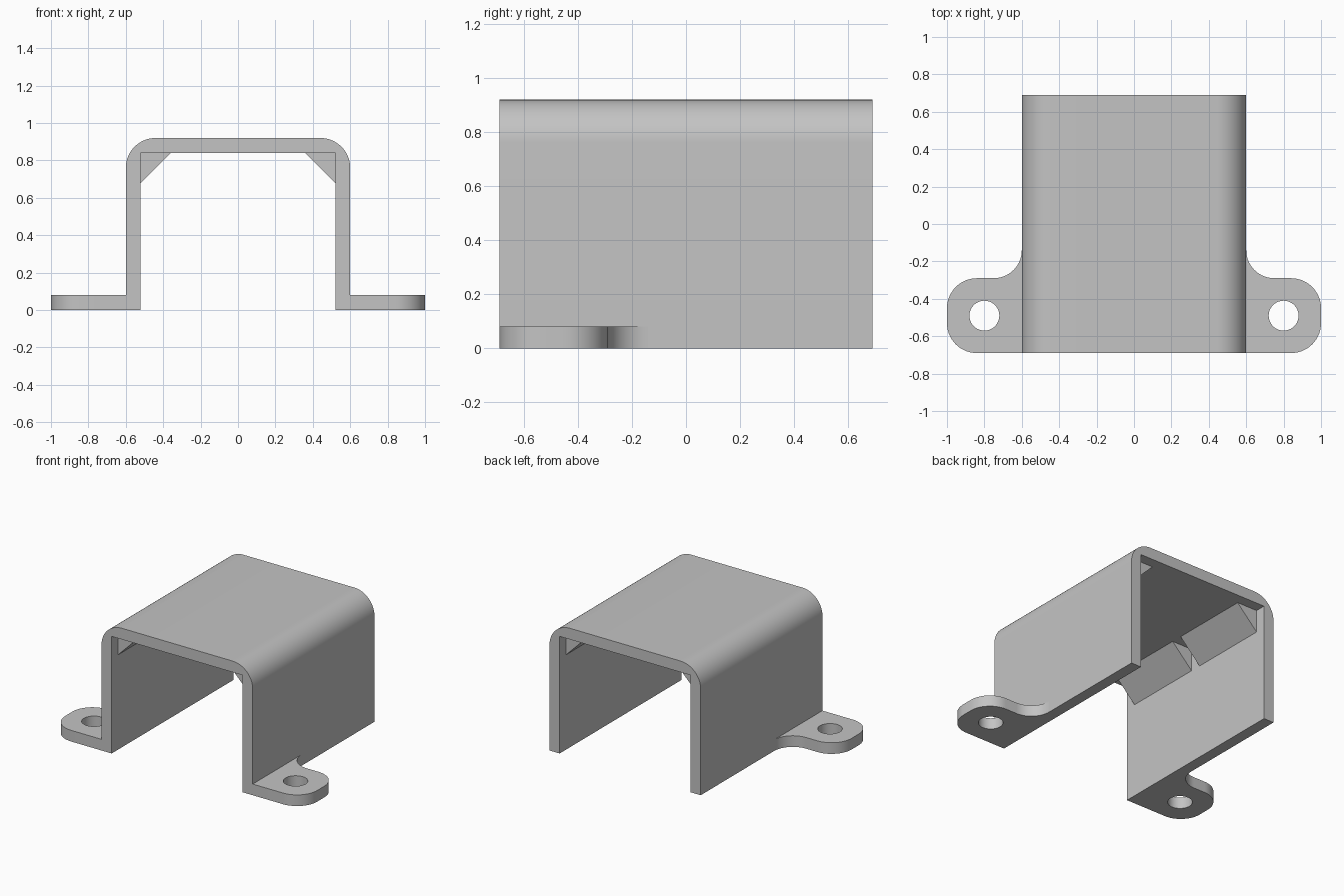
import bpy, bmesh
from math import cos, sin, pi, radians
from mathutils import Matrix

cube = bpy.data.objects.get("Cube")
if cube:
    bpy.data.objects.remove(cube, do_unlink=True)

# One flat grey for the whole bracket
grey = bpy.data.materials.new("plain grey")
grey.use_nodes = True
GREY = (0.55, 0.55, 0.55, 1)
grey.diffuse_color = GREY
grey.node_tree.nodes["Principled BSDF"].inputs["Base Color"].default_value = GREY

HALF, LENGTH, HEIGHT, WALL = 0.6, 1.38, 0.92, 0.08
INNER, CEILING = HALF - WALL, HEIGHT - WALL
FRONT = -LENGTH / 2
BEND = 0.16


def arc(cx, cy, r, start, end, steps=14):
    angles = [radians(start + (end - start) * i / steps) for i in range(steps + 1)]
    return [(cx + r * cos(a), cy + r * sin(a)) for a in angles]


def flip(points):
    return [(-x, y) for x, y in reversed(points)]


def slab(name, loops, depth, matrix):
    """Extrude closed outlines (later loops are holes) evenly about their plane."""
    curve = bpy.data.curves.new(name, 'CURVE')
    curve.dimensions = '2D'
    curve.fill_mode = 'BOTH'
    curve.extrude = depth / 2
    for loop in loops:
        spline = curve.splines.new('POLY')
        spline.points.add(len(loop) - 1)
        for p, (x, y) in zip(spline.points, loop):
            p.co = (x, y, 0, 1)
        spline.use_cyclic_u = True
    temp = bpy.data.objects.new(name + " outline", curve)
    bpy.context.collection.objects.link(temp)
    graph = bpy.context.evaluated_depsgraph_get()
    mesh = bpy.data.meshes.new_from_object(temp.evaluated_get(graph))
    bpy.data.objects.remove(temp, do_unlink=True)
    bpy.data.curves.remove(curve)

    bm = bmesh.new()
    bm.from_mesh(mesh)
    bmesh.ops.remove_doubles(bm, verts=bm.verts, dist=0.0001)
    bmesh.ops.dissolve_limit(bm, angle_limit=radians(0.5), verts=bm.verts, edges=bm.edges)
    bmesh.ops.recalc_face_normals(bm, faces=bm.faces)
    bm.transform(matrix)
    bm.to_mesh(mesh)
    bm.free()
    mesh.name = name
    mesh.materials.clear()
    mesh.materials.append(grey)
    mesh.shade_smooth()
    mesh.set_sharp_from_angle(angle=radians(30))
    obj = bpy.data.objects.new(name, mesh)
    bpy.context.collection.objects.link(obj)
    return obj


def along_y(y):
    return Matrix.Translation((0, y, 0)) @ Matrix.Rotation(pi / 2, 4, 'X')


# Channel: rounded outside, square inside
right_half = ([(INNER, CEILING), (INNER, 0), (HALF, 0)]
              + arc(HALF - BEND, HEIGHT - BEND, BEND, 0, 90))
slab("channel", [right_half + flip(right_half)], LENGTH, along_y(0))

# Mounting ear with rounded end, blended into the wall, and a screw hole
ear = ([(HALF, FRONT)]
       + arc(0.84, FRONT + 0.16, 0.16, -90, 0)
       + arc(0.84, FRONT + 0.24, 0.16, 0, 90)
       + arc(HALF + 0.15, FRONT + 0.55, 0.15, -90, -180))
hole = arc(0.8, FRONT + 0.2, 0.08, 0, 350, 35)

# Corner gusset section
LEG = 0.16
gusset = [(INNER, CEILING), (INNER - LEG, CEILING), (INNER, CEILING - LEG)]
GUSSET_LENGTH, GUSSET_Y = 0.575, 0.3275

for side, shape in (("left", lambda p: p), ("right", flip)):
    slab(side + "_mounting_ear", [shape(ear), shape(hole)], WALL,
         Matrix.Translation((0, 0, WALL / 2)))
    for place, y in (("front", -GUSSET_Y), ("back", GUSSET_Y)):
        slab(f"{side}_{place}_gusset", [shape(gusset)], GUSSET_LENGTH, along_y(y))
